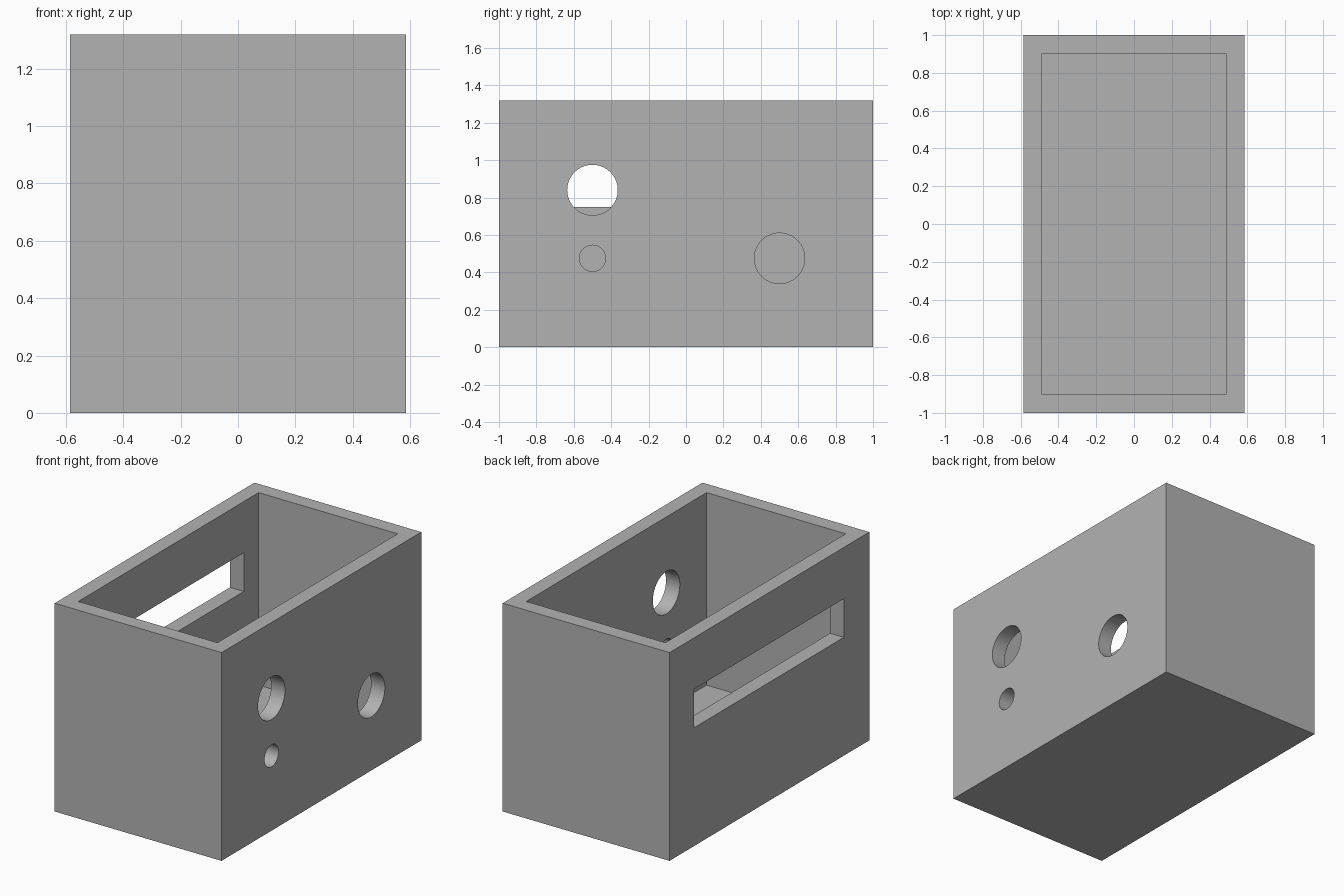
import bpy
from math import pi, radians

cube = bpy.data.objects.get("Cube")
if cube:
    bpy.data.objects.remove(cube, do_unlink=True)

WIDTH, LENGTH, HEIGHT, WALL = 1.17, 2.0, 1.32, 0.097

grey = bpy.data.materials.new("plain_grey")
grey.use_nodes = True
grey.diffuse_color = (0.45, 0.45, 0.45, 1)
grey.node_tree.nodes["Principled BSDF"].inputs["Base Color"].default_value = grey.diffuse_color


def box(name, low, high):
    """Axis-aligned box between two opposite corners."""
    centre = [(a + b) / 2 for a, b in zip(low, high)]
    bpy.ops.mesh.primitive_cube_add(size=1, location=centre)
    obj = bpy.context.object
    obj.name = name
    obj.scale = [b - a for a, b in zip(low, high)]
    bpy.ops.object.transform_apply(location=True, rotation=True, scale=True)
    return obj


def hole(name, y, z, radius):
    """Round cutter through the right wall, along x."""
    bpy.ops.mesh.primitive_cylinder_add(
        vertices=64, radius=radius, depth=WALL * 3,
        location=(WIDTH / 2 - WALL / 2, y, z), rotation=(0, pi / 2, 0))
    obj = bpy.context.object
    obj.name = name
    return obj


# Outer block
x, y = WIDTH / 2, LENGTH / 2
case = box("open_box", (-x, -y, 0), (x, y, HEIGHT))
case.data.materials.append(grey)

# Hollow, long slot in the left-hand wall, round holes in the other
cutters = [
    box("cavity", (WALL - x, WALL - y, 0.1), (x - WALL, y - WALL, HEIGHT + 0.2)),
    box("slot", (-x - 0.1, -0.745, 0.75), (-x + WALL + 0.1, 0.755, 0.995)),
    hole("upper_front_hole", -0.5, 0.84, 0.135),
    hole("small_front_hole", -0.5, 0.475, 0.07),
    hole("rear_hole", 0.5, 0.475, 0.135),
]

bpy.ops.object.select_all(action='DESELECT')
case.select_set(True)
bpy.context.view_layer.objects.active = case
for cutter in cutters:
    cutter.hide_render = True
    cut = case.modifiers.new(cutter.name, 'BOOLEAN')
    cut.operation = 'DIFFERENCE'
    cut.solver = 'EXACT'
    cut.object = cutter
    bpy.ops.object.modifier_apply(modifier=cut.name)
    bpy.data.objects.remove(cutter, do_unlink=True)

bpy.ops.object.shade_smooth_by_angle(angle=radians(30))
